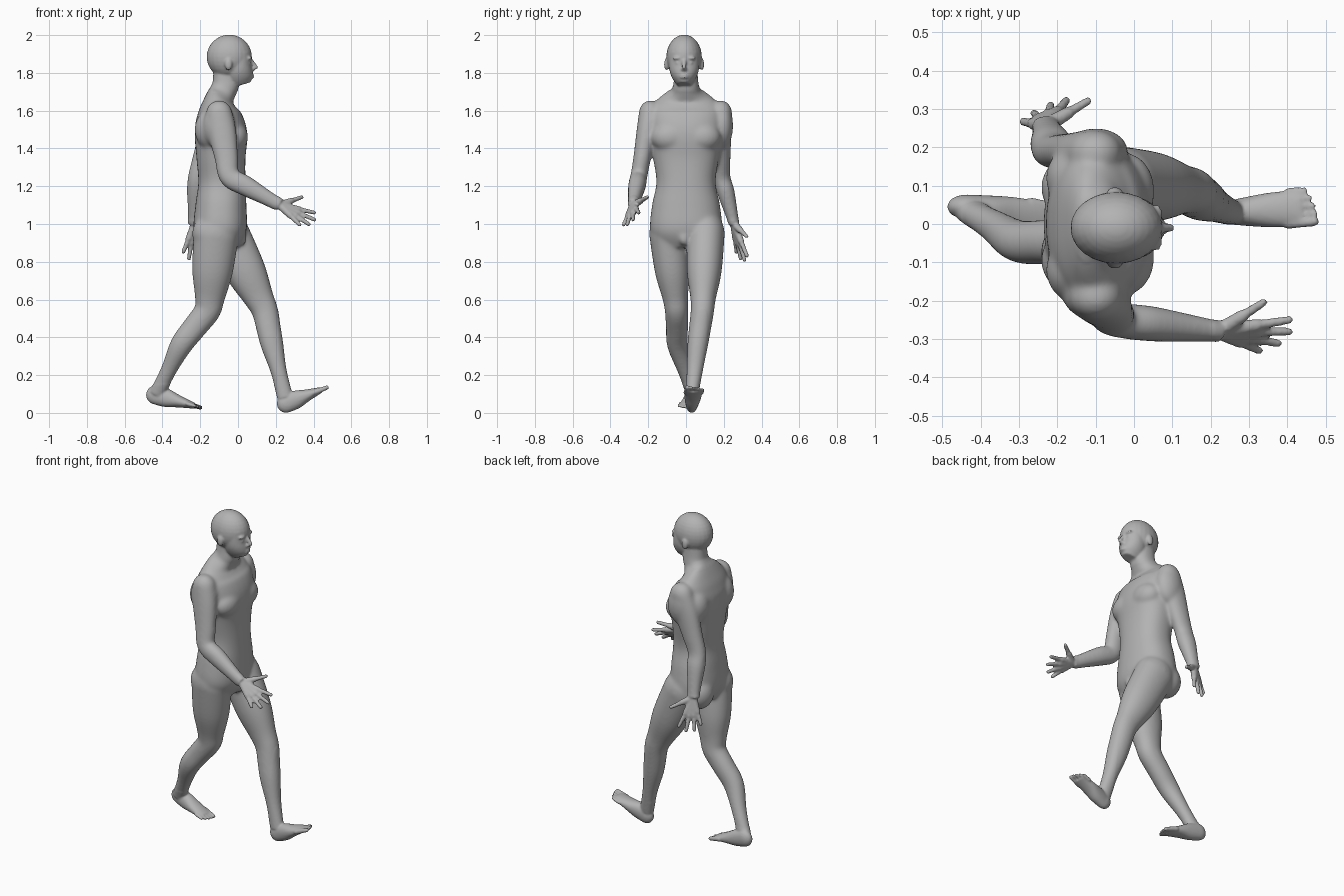
import bpy
import bmesh
import math
from mathutils import Vector, Matrix

cube = bpy.data.objects.get("Cube")
if cube:
    bpy.data.objects.remove(cube)

bm = bmesh.new()
SIDES = 32
STEPS = 5


def spline(rows):
    """Smooth a list of vectors (Catmull-Rom)."""
    padded = [rows[0]] + rows + [rows[-1]]
    result = []
    for a, b, c, d in zip(padded, padded[1:], padded[2:], padded[3:]):
        for i in range(STEPS):
            t = i / STEPS
            result.append(b + (c - a) * (t / 2) + (a * 2 - b * 5 + c * 4 - d) * (t * t / 2)
                          + (b * 3 - a - c * 3 + d) * (t ** 3 / 2))
    return result + [rows[-1]]


def loft(rows, power=0.95):
    """Closed tube; each row is a centre x, y, z, a half depth and a half width."""
    rows = spline([Vector(row) for row in rows])
    rings = []
    for index, row in enumerate(rows):
        before = rows[max(index - 1, 0)]
        after = rows[min(index + 1, len(rows) - 1)]
        along = Vector((after - before)[:3]).normalized()
        across = Vector((0, 1, 0))
        across = (across - along * across.dot(along)).normalized()
        forward = along.cross(across)
        depth, width = row[3], row[4]
        ring = []
        for i in range(SIDES):
            angle = math.tau * i / SIDES
            c, s = math.cos(angle), math.sin(angle)
            u = depth * math.copysign(abs(c) ** power, c)
            v = width * math.copysign(abs(s) ** power, s)
            ring.append(bm.verts.new(Vector(row[:3]) + forward * u + across * v))
        rings.append(ring)
    for first, second in zip(rings, rings[1:]):
        for i in range(SIDES):
            j = (i + 1) % SIDES
            bm.faces.new((first[i], first[j], second[j], second[i]))
    bm.faces.new(rings[0])
    bm.faces.new(rings[-1])


def blob(centre, size):
    """Ellipsoid."""
    matrix = Matrix.Translation(centre) @ Matrix.Diagonal((*size, 1))
    bmesh.ops.create_uvsphere(bm, u_segments=24, v_segments=16, radius=1, matrix=matrix)


def digit(start, end, radius):
    """Tapered, round-ended rod."""
    start, end = Vector(start), Vector(end)
    axis = end - start
    tip_radius = radius * 0.8
    end -= axis.normalized() * tip_radius
    turn = axis.to_track_quat("Z", "Y").to_matrix().to_4x4()
    bmesh.ops.create_cone(bm, cap_ends=True, segments=16, radius1=radius, radius2=tip_radius,
                          depth=(end - start).length,
                          matrix=Matrix.Translation((start + end) / 2) @ turn)
    blob(start, [radius] * 3)
    blob(end, [tip_radius] * 3)


def limb(joints, profile):
    """Muscled tube along joints; the profile gives bone position, half depth and half width."""
    joints = [Vector(joint) for joint in joints]
    rows = []
    for t, depth, width in profile:
        bone = min(int(t), len(joints) - 2)
        rows.append((*joints[bone].lerp(joints[bone + 1], t - bone), depth, width))
    loft(rows)
    depth, width = profile[0][1:]
    blob(joints[0], (depth, width, depth))


def hand(wrist, forward, across):
    """Four fanned fingers and a thumb, with the palm made of the bones behind them."""
    wrist = Vector(wrist)
    forward, across = Vector(forward).normalized(), Vector(across).normalized()
    fan = [(math.radians(18 - 14 * i), 0.21 - 0.01 * (i - 1) ** 2) for i in range(4)]
    for angle, length in fan + [(math.radians(56), 0.155)]:
        reach = (forward * math.cos(angle) + across * math.sin(angle)) * length
        digit(wrist, wrist + reach * 0.6, 0.021)
        digit(wrist + reach * 0.5, wrist + reach, 0.0135)


def foot(heel, ball, side):
    """Wedge from heel to ball, with toes from the big toe outward."""
    heel, ball = Vector(heel), Vector(ball)
    limb((heel, ball), FOOT)
    along = (ball - heel).normalized()
    for i in range(5):
        root = ball + Vector((0, side * (0.021 * i - 0.038), 0))
        digit(root - along * 0.04, root + along * (0.045 - 0.002 * i * i), 0.0105 if i else 0.015)


# Torso and neck: height, centre, half depth, half width
TRUNK = [
    (0.88, -0.1, 0.1, 0.15), (0.97, -0.095, 0.14, 0.19), (1.1, -0.09, 0.135, 0.18),
    (1.22, -0.085, 0.125, 0.157), (1.35, -0.09, 0.13, 0.175), (1.47, -0.09, 0.14, 0.195),
    (1.56, -0.1, 0.125, 0.2), (1.61, -0.105, 0.1, 0.19), (1.66, -0.1, 0.075, 0.15),
    (1.7, -0.08, 0.07, 0.085), (1.74, -0.065, 0.07, 0.067), (1.82, -0.06, 0.07, 0.06),
]
loft([(x, 0, z, depth, width) for z, x, depth, width in TRUNK], 0.88)

# Chest, shoulders, shoulder blades and buttocks
for side in (-1, 1):
    blob((-0.02, side * 0.085, 1.46), (0.074, 0.1, 0.08))
    blob((-0.1, side * 0.19, 1.52), (0.085, 0.06, 0.12))
    blob((-0.14, side * 0.12, 1.5), (0.09, 0.09, 0.11))
    blob((-0.15, side * 0.095, 0.95), (0.093, 0.09, 0.1))
blob((0.02, -0.01, 0.925), (0.027, 0.028, 0.04))

# Head: cranium, then face from chin to brow
MIDDLE = -0.01
blob((-0.046, MIDDLE, 1.885), (0.12, 0.094, 0.117))
FACE = [(1.737, 0.02, 0.05, 0.035), (1.765, 0.012, 0.068, 0.058), (1.8, 0.005, 0.073, 0.074),
        (1.84, 0, 0.072, 0.08), (1.9, -0.01, 0.08, 0.08)]
loft([(x, MIDDLE, z, depth, width) for z, x, depth, width in FACE])

# Nose, lips, brows, eyes and ears
digit((0.066, MIDDLE, 1.865), (0.103, MIDDLE, 1.822), 0.013)
blob((0.078, MIDDLE, 1.82), (0.014, 0.017, 0.01))
for height in (1.777, 1.788):
    blob((0.071, MIDDLE, height), (0.014, 0.024, 0.007))
for side in (-1, 1):
    blob((0.06, side * 0.035 + MIDDLE, 1.878), (0.014, 0.026, 0.01))
    blob((0.055, side * 0.034 + MIDDLE, 1.853), (0.014, 0.014, 0.01))
    blob((-0.05, side * 0.094 + MIDDLE, 1.845), (0.02, 0.012, 0.032))

# Shared limb shapes: position along the bones, half depth, half width
ARM = [(0, 0.07, 0.06), (0.3, 0.075, 0.055), (0.7, 0.063, 0.047), (1, 0.055, 0.045),
       (1.3, 0.055, 0.047), (1.7, 0.043, 0.037), (2, 0.036, 0.028)]
LEG = [(0, 0.12, 0.1), (0.5, 0.108, 0.092), (0.85, 0.08, 0.068), (1.05, 0.07, 0.062),
       (1.5, 0.065, 0.059), (2, 0.06, 0.055), (2.5, 0.043, 0.042), (3, 0.042, 0.032)]
FOOT = [(0, 0.05, 0.032), (0.3, 0.048, 0.04), (0.6, 0.032, 0.046), (1, 0.015, 0.046)]

# Right arm swung forward, left arm swung back
right_wrist = (0.22, -0.28, 1.1)
limb([(-0.1, -0.19, 1.585), (-0.045, -0.25, 1.25), right_wrist], ARM)
hand(right_wrist, (0.9, -0.05, -0.43), (0.35, 0.62, 0.6))
left_wrist = (-0.23, 0.255, 1)
limb([(-0.1, 0.185, 1.585), (-0.21, 0.19, 1.25), left_wrist], ARM)
hand(left_wrist, (0, 0.25, -0.97), (0.85, 0.35, 0.1))

# Right leg pushing off behind, left leg striding forward
limb([(-0.115, -0.095, 0.95), (-0.155, -0.05, 0.55), (-0.3, -0.045, 0.36), (-0.43, 0.035, 0.1)], LEG)
foot((-0.437, 0.045, 0.095), (-0.23, 0.01, 0.037), -1)
limb([(-0.06, 0.105, 0.95), (0.14, 0.088, 0.55), (0.18, 0.062, 0.36), (0.25, 0.03, 0.08)], LEG)
foot((0.255, 0.03, 0.05), (0.44, 0.042, 0.122), 1)

# Fuse the parts into one body
bmesh.ops.recalc_face_normals(bm, faces=bm.faces)
mesh = bpy.data.meshes.new("body")
bm.to_mesh(mesh)
bm.free()
body = bpy.data.objects.new("body", mesh)
bpy.context.collection.objects.link(body)
bpy.context.view_layer.objects.active = body
body.select_set(True)

remesh = body.modifiers.new("fuse", "REMESH")
remesh.mode = "VOXEL"
remesh.voxel_size = 0.006
bpy.ops.object.modifier_apply(modifier="fuse")

# Blend the joints strongly, and the head, hands and feet lightly
joints = body.vertex_groups.new(name="joints")
joints.add([v.index for v in body.data.vertices
            if 0.15 < v.co.z < 1.7 and v.co.x < 0.21 and (v.co.z > 1.02 or v.co.y < 0.215)], 1, "REPLACE")
for name, group, iterations in (("blend", "joints", 40), ("soften", "", 5)):
    soften = body.modifiers.new(name, "SMOOTH")
    soften.factor = 0.5
    soften.iterations = iterations
    soften.vertex_group = group
    bpy.ops.object.modifier_apply(modifier=name)
bpy.ops.object.shade_smooth()

# Plain grey all over
grey = bpy.data.materials.new("plain grey")
grey.use_nodes = True
colour = (0.45, 0.45, 0.45, 1)
grey.diffuse_color = colour
grey.node_tree.nodes["Principled BSDF"].inputs["Base Color"].default_value = colour
body.data.materials.clear()
body.data.materials.append(grey)
